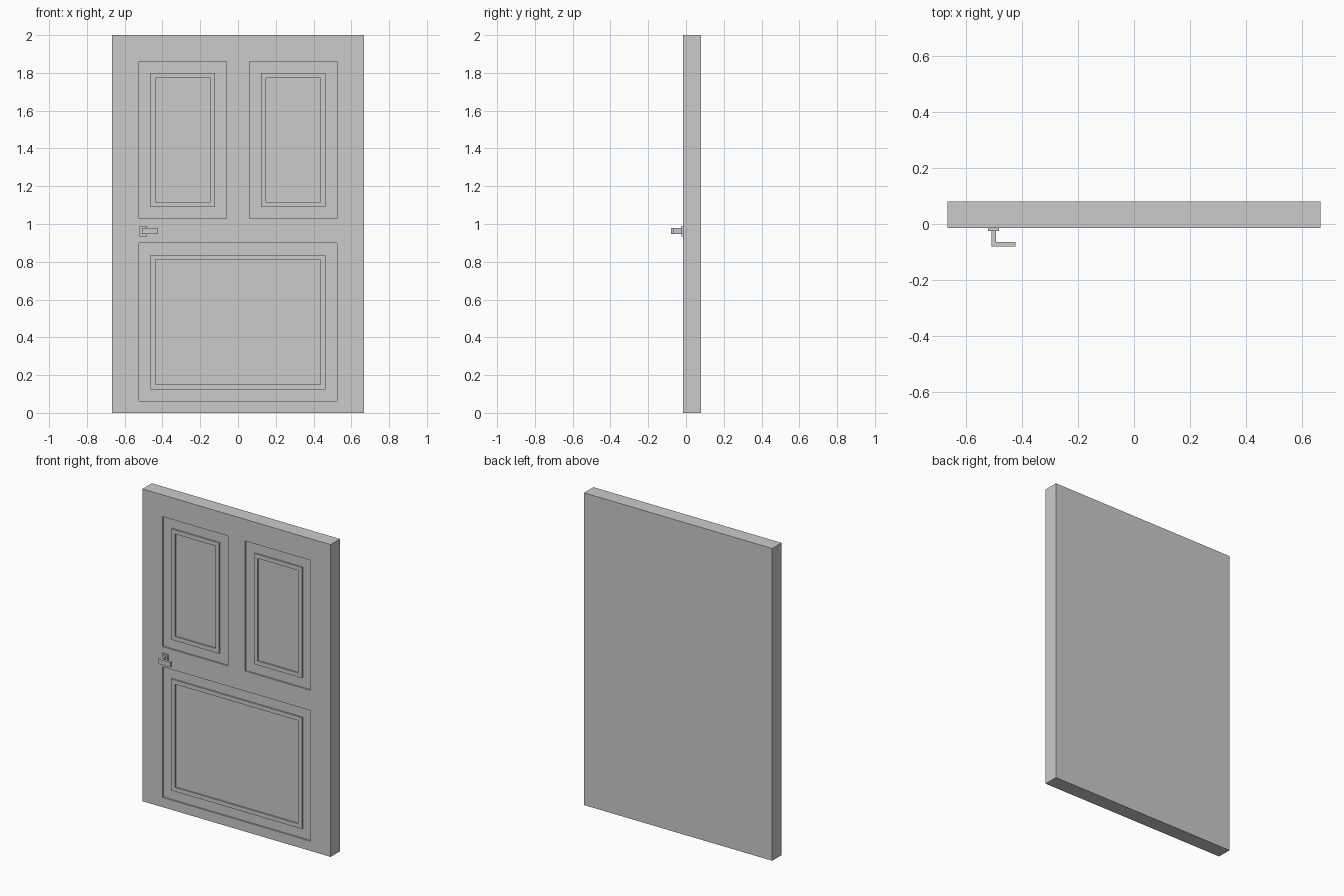
import bpy, bmesh
from mathutils import Vector

if "Cube" in bpy.data.objects:
    bpy.data.objects.remove(bpy.data.objects["Cube"])

FRONT, BACK, STEP = -0.015, 0.08, 0.01


def finish(bm, name):
    bmesh.ops.recalc_face_normals(bm, faces=bm.faces)
    mesh = bpy.data.meshes.new(name)
    bm.to_mesh(mesh)
    bm.free()
    obj = bpy.data.objects.new(name, mesh)
    bpy.context.collection.objects.link(obj)
    return obj


def step(bm, face, dy):
    """Push a face straight along y, leaving square walls; return the moved face."""
    geom = bmesh.ops.extrude_face_region(bm, geom=[face])["geom"]
    verts = [g for g in geom if isinstance(g, bmesh.types.BMVert)]
    bmesh.ops.translate(bm, verts=verts, vec=(0, dy, 0))
    moved = [g for g in geom if isinstance(g, bmesh.types.BMFace)][0]
    if face.is_valid:
        bmesh.ops.delete(bm, geom=[face], context='FACES_ONLY')
    return moved


def inset(bm, face, width):
    bmesh.ops.inset_individual(bm, faces=[face], thickness=width, use_even_offset=True)
    return face


# Door slab: front laid out as a grid of stiles, rails and panels
xs = [-0.667, -0.525, -0.061, 0.061, 0.525, 0.667]
zs = [0, 0.062, 0.899, 1.028, 1.861, 2]
bm = bmesh.new()
grid = [[bm.verts.new((x, FRONT, z)) for x in xs] for z in zs]
cells = {}
for j in range(5):
    for i in range(5):
        cells[i, j] = bm.faces.new((grid[j][i], grid[j][i + 1],
                                    grid[j + 1][i + 1], grid[j + 1][i]))
wide = bmesh.ops.dissolve_faces(bm, faces=[cells[i, 1] for i in (1, 2, 3)])["region"][0]
panels = [cells[1, 3], cells[3, 3], wide]

# Sides and back
rim = [e for e in bm.edges if e.is_boundary]
geom = bmesh.ops.extrude_edge_only(bm, edges=rim)["geom"]
bmesh.ops.translate(bm, verts=[g for g in geom if isinstance(g, bmesh.types.BMVert)],
                    vec=(0, BACK - FRONT, 0))
bmesh.ops.holes_fill(bm, edges=[e for e in bm.edges if e.is_boundary], sides=0)

# Sunken panels with a raised moulding around each centre
for face in panels:
    face = step(bm, face, STEP)
    face = step(bm, inset(bm, face, 0.062), -STEP)
    step(bm, inset(bm, face, 0.026), STEP)
finish(bm, "door_slab")

# Handle backplate
bm = bmesh.new()
bmesh.ops.create_cube(bm, size=1)
for v in bm.verts:
    v.co = Vector((-0.502 + v.co.x * 0.04, -0.0195 + v.co.y * 0.011, 0.962 + v.co.z * 0.054))
finish(bm, "handle_backplate")

# L-shaped lever, extruded vertically
profile = [(-0.509, -0.024), (-0.509, -0.08), (-0.424, -0.08),
           (-0.424, -0.064), (-0.493, -0.064), (-0.493, -0.024)]
bm = bmesh.new()
base = bm.faces.new([bm.verts.new((x, y, 0.946)) for x, y in profile])
geom = bmesh.ops.extrude_face_region(bm, geom=[base])["geom"]
bmesh.ops.translate(bm, verts=[g for g in geom if isinstance(g, bmesh.types.BMVert)],
                    vec=(0, 0, 0.032))
if not any(abs(f.calc_center_median().z - 0.946) < 1e-5 for f in bm.faces):
    bmesh.ops.holes_fill(bm, edges=[e for e in bm.edges if e.is_boundary], sides=0)
finish(bm, "handle_lever")
